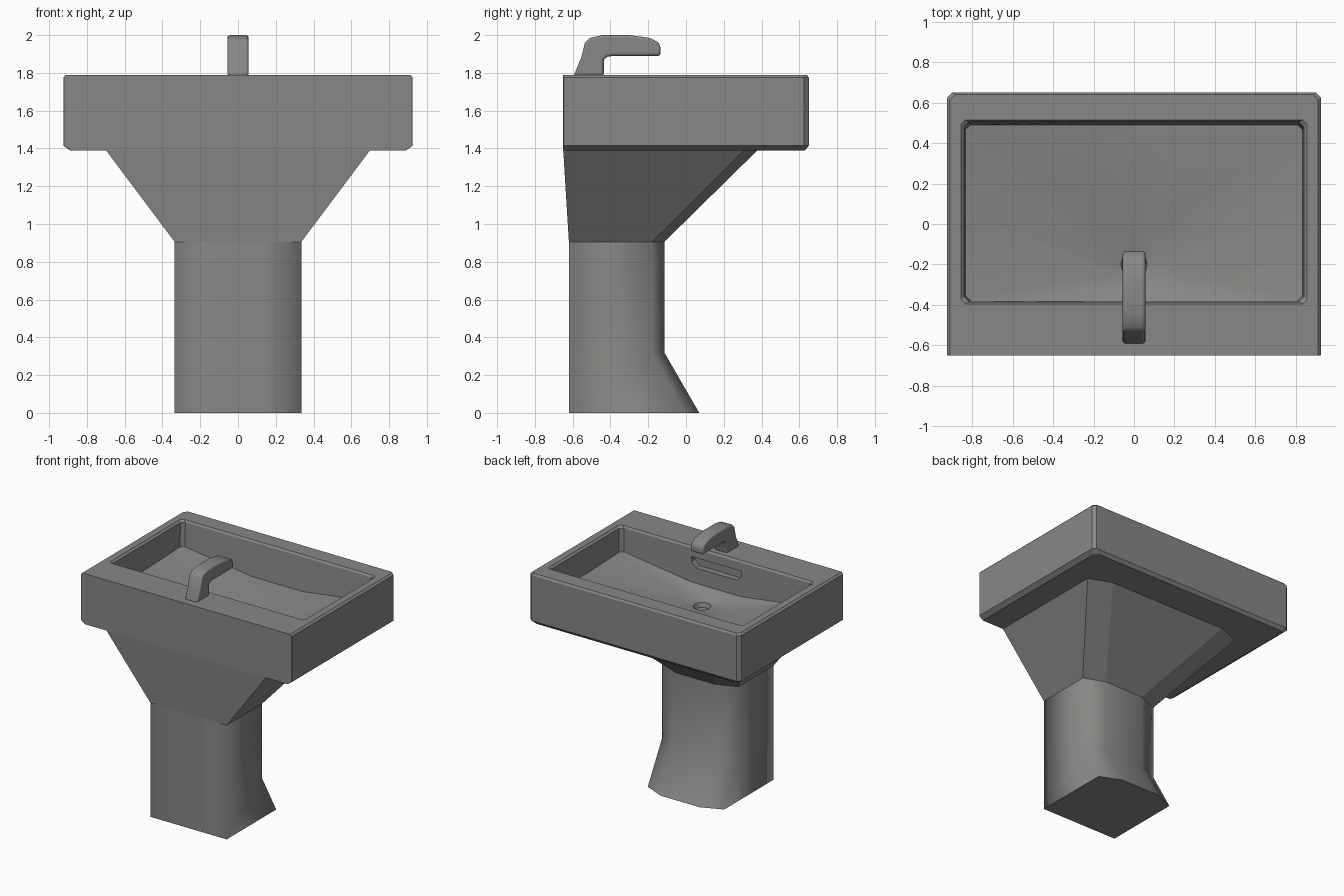
import bpy, bmesh, math

if "Cube" in bpy.data.objects:
    bpy.data.objects.remove(bpy.data.objects["Cube"])

def material(name, col):
    m = bpy.data.materials.new(name)
    m.diffuse_color = (*col, 1)
    m.use_nodes = True
    m.node_tree.nodes["Principled BSDF"].inputs["Base Color"].default_value = m.diffuse_color
    return m

grey = material("grey ceramic", (0.25, 0.245, 0.235))

def finish(name, bm):
    bmesh.ops.recalc_face_normals(bm, faces=bm.faces)
    me = bpy.data.meshes.new(name)
    bm.to_mesh(me)
    bm.free()
    ob = bpy.data.objects.new(name, me)
    bpy.context.collection.objects.link(ob)
    me.materials.append(grey)
    return ob

def smooth_by_angle(ob, deg):
    bpy.ops.object.select_all(action='DESELECT')
    ob.select_set(True)
    bpy.context.view_layer.objects.active = ob
    bpy.ops.object.shade_smooth_by_angle(angle=math.radians(deg))

def loft(name, rings, smooth=False):
    """Skin a stack of equal-length rings and cap both ends."""
    bm = bmesh.new()
    vs = [[bm.verts.new(p) for p in r] for r in rings]
    n = len(rings[0])
    for a, b in zip(vs, vs[1:]):
        for i in range(n):
            j = (i + 1) % n
            f = bm.faces.new((a[i], a[j], b[j], b[i]))
            f.smooth = smooth
    for r in (vs[0], vs[-1]):
        cap = bm.faces.new(r)
        for e in cap.edges:
            e.smooth = False
    return finish(name, bm)

# --- basin: outer shell, rim, bowl and drain as one skin
def ring(hx, y0, y1, c0, c1, z, z_low=None, z_side=None):
    zl, zs = z_low or z, z_side or z
    half = [(.22, y0, zl), (hx - c0, y0, z), (hx, y0 + c0, z), (hx, .05, zs),
            (hx, y1 - c1, z), (hx - c1, y1, z), (.22, y1, zl)]
    return half + [(-x, y, h) for x, y, h in reversed(half)]

def drain_ring(r, z):
    step = math.tau / 14
    return [(r * math.cos(a), -.2 + r * math.sin(a), z)
            for a in (-math.pi / 2 + (i + .5) * step for i in range(14))]

basin = loft("basin", [
    ring(.89, -.65, .63, .003, .025, 1.39),
    ring(.925, -.65, .65, .003, .025, 1.415),
    ring(.925, -.65, .65, .003, .025, 1.775),
    ring(.91, -.65, .64, .003, .025, 1.79),
    ring(.855, -.395, .515, .02, .02, 1.79),
    ring(.84, -.385, .505, .025, .025, 1.775),
    ring(.835, -.38, .49, .025, .025, 1.59, 1.51, 1.575),
    drain_ring(.11, 1.455), drain_ring(.065, 1.445), drain_ring(.055, 1.41)])

# --- overflow slot cut in the wall below the tap
def prism_x(name, pts, hx):
    return loft(name, [[(s * hx, y, z) for y, z in pts] for s in (-1, 1)])

slot = loft("slot_cutter", [[(x, y, z) for x, z in
            ((-.22, 1.71), (.22, 1.71), (.22, 1.67), (.18, 1.63), (-.18, 1.63), (-.22, 1.67))]
            for y in (-.43, -.34)])
cut = basin.modifiers.new("slot", 'BOOLEAN')
cut.operation, cut.object, cut.solver = 'DIFFERENCE', slot, 'EXACT'
bpy.context.view_layer.objects.active = basin
bpy.ops.object.modifier_apply(modifier="slot")
bpy.data.objects.remove(slot)
smooth_by_angle(basin, 20)

# --- tapered underside between basin and pedestal
def section(hx, yb, ys, hx2, yf, z, hb=None):
    half = [(hx, yb), (hx, ys), (hx2, yf)]
    if hb:
        half.insert(0, (hb, yb))
    return [(x, y, z) for x, y in half] + [(-x, y, z) for x, y in reversed(half)]

loft("underside", [section(.335, -.62, -.18, .17, -.115, .905),
                   section(.70, -.65, .31, .52, .38, 1.392)])

# --- pedestal with flared foot
loft("pedestal", [section(.335, -.62, 0, .17, .07, 0, .12),
                  section(.335, -.62, -.18, .17, -.115, .32, .12),
                  section(.335, -.62, -.18, .17, -.115, .905, .12)], smooth=True)

# --- tap: side profile given width, with rounded edges
tap = prism_x("tap", [(-.595, 1.785), (-.555, 1.88), (-.535, 1.96), (-.51, 1.985), (-.44, 2.0),
                      (-.3, 2.0), (-.19, 1.985), (-.145, 1.96), (-.135, 1.935), (-.135, 1.89),
                      (-.385, 1.89), (-.42, 1.885), (-.435, 1.87), (-.435, 1.785)], .056)
bev = tap.modifiers.new("round", 'BEVEL')
bev.width, bev.segments, bev.angle_limit = .014, 3, math.radians(60)
bpy.context.view_layer.objects.active = tap
bpy.ops.object.modifier_apply(modifier="round")
smooth_by_angle(tap, 50)
